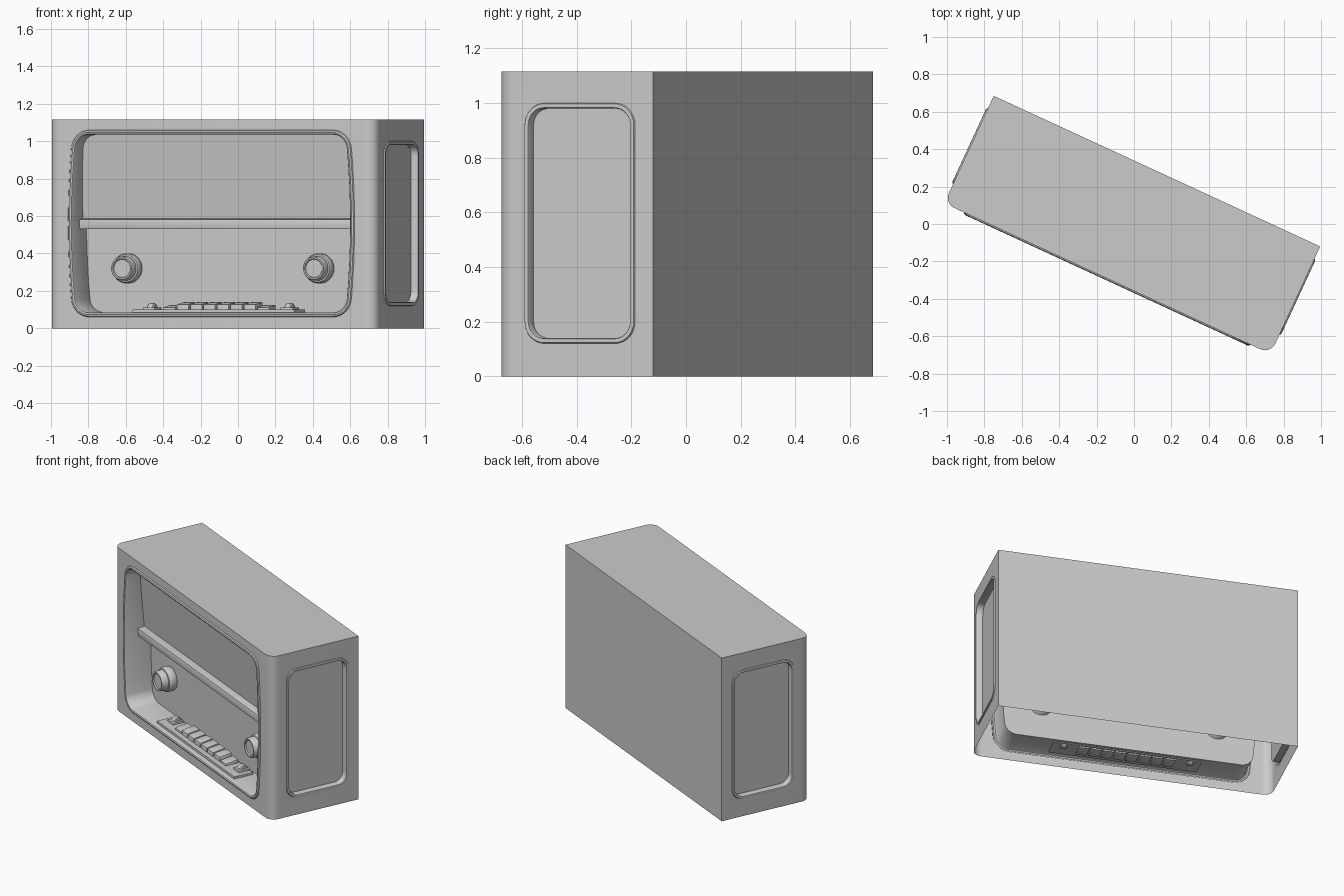
import bpy, bmesh, math
from mathutils import Vector

if "Cube" in bpy.data.objects:
    bpy.data.objects.remove(bpy.data.objects["Cube"])

ANGLE = -math.radians(24.77)                 # the whole set stands turned
XL, XR, YF, YB, H, R = -0.968, 0.954, -0.325, 0.308, 1.115, 0.06
CX = (XL + XR) / 2


def finish(name, bm, ref=None):
    """Weld, orient and link; ref = (face index, direction it must face)."""
    if ref:
        face, direction = ref
    bmesh.ops.recalc_face_normals(bm, faces=bm.faces)
    if ref:
        face.normal_update()
        if face.normal.dot(Vector(direction)) < 0:
            bmesh.ops.reverse_faces(bm, faces=bm.faces)
    bmesh.ops.remove_doubles(bm, verts=bm.verts, dist=1e-5)
    me = bpy.data.meshes.new(name)
    bm.to_mesh(me)
    bm.free()
    ob = bpy.data.objects.new(name, me)
    bpy.context.collection.objects.link(ob)
    ob.rotation_euler.z = ANGLE
    return ob


def face(bm, pts):
    return bm.faces.new([bm.verts.new(p) for p in pts])


def loft(bm, rings):
    rows = [[bm.verts.new(p) for p in ring] for ring in rings]
    for a, b in zip(rows, rows[1:]):
        for i in range(len(a)):
            j = (i + 1) % len(a)
            bm.faces.new((a[i], a[j], b[j], b[i]))
    return rows


def plate(bm, outer, hole):
    edges = []
    for loop in (outer, hole):
        vs = [bm.verts.new(p) for p in loop]
        edges += [bm.edges.new((vs[i - 1], vs[i])) for i in range(len(vs))]
    bmesh.ops.triangle_fill(bm, edges=edges, use_beauty=True)


def rounded(hw, hh, r, bulge=0.0):
    """Rounded rectangle whose upright sides may bow outward."""
    pts = []
    for k, (sx, sz) in enumerate(((1, 1), (-1, 1), (-1, -1), (1, -1))):
        for i in range(9):
            a = math.radians(90 * k + i * 90 / 8)
            pts.append((sx * (hw - r) + r * math.cos(a), sz * (hh - r) + r * math.sin(a)))
        if k in (1, 3):                      # extra points down each side
            side = [0.32, 0.2, 0.08, 0.01, -0.01, -0.08, -0.2, -0.32]
            pts += [(sx * hw, z * (1 if k == 1 else -1)) for z in side]
    return [(x * (1 + bulge * (1 - (z / hh) ** 2)), z) for x, z in pts]


def front_loop(o):
    return rounded(0.79 + o, 0.475 + o, 0.07 + o, 0.035)


def side_loop(o):
    return rounded(0.2025 + o, 0.42 + o, 0.06 + o)


def on_front(loop, depth):
    return [(CX + a, YF + (depth(z) if callable(depth) else depth), 0.56 + z) for a, z in loop]


def on_side(loop, depth, s):
    x = XR if s > 0 else XL
    return [(x - s * depth, 0.0125 + a, 0.56 + z) for a, z in loop]


def box(name, x0, x1, y0, y1, z0, z1, bevel=0.0, drop=0.0):
    """Box with optional lowered front top edge and bevel."""
    bm = bmesh.new()
    loft(bm, [[(x, y0, z0), (x, y1, z0), (x, y1, z1), (x, y0, z1 - drop)] for x in (x0, x1)])
    bmesh.ops.holes_fill(bm, edges=bm.edges)
    if bevel:
        bmesh.ops.bevel(bm, geom=bm.edges[:], offset=bevel, segments=2, affect='EDGES', profile=0.5)
    return finish(name, bm)


# Cabinet shell: rounded front corners, openings front and sides, open underneath
TRIM = 0.025
bm = bmesh.new()
back = face(bm, [(XL, YB, 0), (XR, YB, 0), (XR, YB, H), (XL, YB, H)])
plate(bm, [(XL + R, YF, 0), (XR - R, YF, 0), (XR - R, YF, H), (XL + R, YF, H)],
      on_front(front_loop(TRIM), 0))
outline = [(XL, YB), (XR, YB)]
for s, x, a0 in ((1, XR, 0), (-1, XL, -90)):
    plate(bm, [(x, YF + R, 0), (x, YB, 0), (x, YB, H), (x, YF + R, H)],
          on_side(side_loop(0.02), 0, s))
    arc = [(x - s * R + R * math.cos(math.radians(a0 - 90 * i / 8)),
            YF + R + R * math.sin(math.radians(a0 - 90 * i / 8))) for i in range(9)]
    outline += arc
    for p, q in zip(arc, arc[1:]):
        face(bm, [(*p, 0), (*q, 0), (*q, H), (*p, H)])
face(bm, [(*p, H) for p in outline])
bmesh.ops.remove_doubles(bm, verts=bm.verts, dist=1e-5)
finish("cabinet", bm, (back, (0, 1, 0)))


# Front recess: raised trim, walls, leaning upper panel and upright lower panel
def depth(z):
    return 0.137 - 0.11 * z if z > 0 else 0.18


bm = bmesh.new()
rows = loft(bm, [on_front(front_loop(o), d) for o, d in
                 ((TRIM, 0), (0.021, -0.007), (0.0125, -0.01), (0.004, -0.007), (0, 0), (0, depth))])
end = rows[-1]
upper = [v for v in end if v.co.z > 0.56]
lower = [v for v in end if v.co.z < 0.56]
n = len(end)
cross = [(end[i], end[(i + 1) % n]) for i in range(n)
         if (end[i].co.z > 0.56) != (end[(i + 1) % n].co.z > 0.56)]
# rotate the lower run so that it starts at the left crossing
bm.faces.new(upper)
low = bm.faces.new(lower)
bm.faces.new((cross[0][0], cross[0][1], cross[1][0], cross[1][1]))
finish("front_recess", bm, (low, (0, -1, 0)))

# Side recesses with raised trim
for s, side in ((1, "right"), (-1, "left")):
    bm = bmesh.new()
    rows = loft(bm, [on_side(side_loop(o), d, s) for o, d in
                     ((0.02, 0), (0.017, -0.006), (0.01, -0.008), (0.003, -0.006), (0, 0), (0, 0.035))])
    panel = bm.faces.new(rows[-1])
    finish(side + "_side_panel", bm, (panel, (s, 0, 0)))

# Cross bar between the two front panels
box("cross_bar", CX - 0.818, CX + 0.818, YF + 0.085, YF + 0.19, 0.53, 0.59, 0.006, 0.008)

# Tuning knobs: turned profile of radius and depth
profile = [(0.06, 0.2), (0.076, 0.178), (0.08, 0.165), (0.08, 0.135), (0.074, 0.125), (0.066, 0.123),
           (0.064, 0.085), (0.06, 0.078), (0.052, 0.078), (0.048, 0.086)]
for s, side in ((1, "right"), (-1, "left")):
    bm = bmesh.new()
    rows = loft(bm, [[(CX + s * 0.565 + r * math.cos(i * math.tau / 32), YF + d,
                       0.32 + r * math.sin(i * math.tau / 32)) for i in range(32)] for r, d in profile])
    bm.faces.new(rows[0])
    bm.faces.new(rows[-1])
    finish(side + "_knob", bm)

# Key strip with eight push keys and a thumb wheel at each end
box("key_strip", CX - 0.475, CX + 0.475, YF + 0.025, YF + 0.16, 0.08, 0.1)
for i in range(8):
    x = CX + (i - 3.5) * 0.079
    top = 0.125 if i in (0, 7) else 0.14
    box(f"push_key_{i + 1}", x - 0.035, x + 0.035, YF + 0.06, YF + 0.15, 0.07, top, 0.004, 0.012)
for s, side in ((1, "right"), (-1, "left")):
    x = CX + s * 0.405
    bm = bmesh.new()
    rows = loft(bm, [[(x + dx, YF + 0.125 + r * math.cos(i * math.tau / 20),
                       0.1 + r * math.sin(i * math.tau / 20)) for i in range(20)]
                     for dx, r in ((-0.02, 0.028), (-0.014, 0.034), (0.014, 0.034), (0.02, 0.028))])
    bm.faces.new(rows[0])
    bm.faces.new(rows[-1])
    finish(side + "_thumb_wheel", bm)
    box(side + "_thumb_base", x - 0.035, x + 0.035, YF + 0.08, YF + 0.16, 0.09, 0.112, 0.003)

# Smooth curved parts, keep edges sharp
bpy.ops.object.select_all(action='SELECT')
bpy.context.view_layer.objects.active = bpy.context.selected_objects[0]
bpy.ops.object.shade_smooth_by_angle(angle=math.radians(35))
